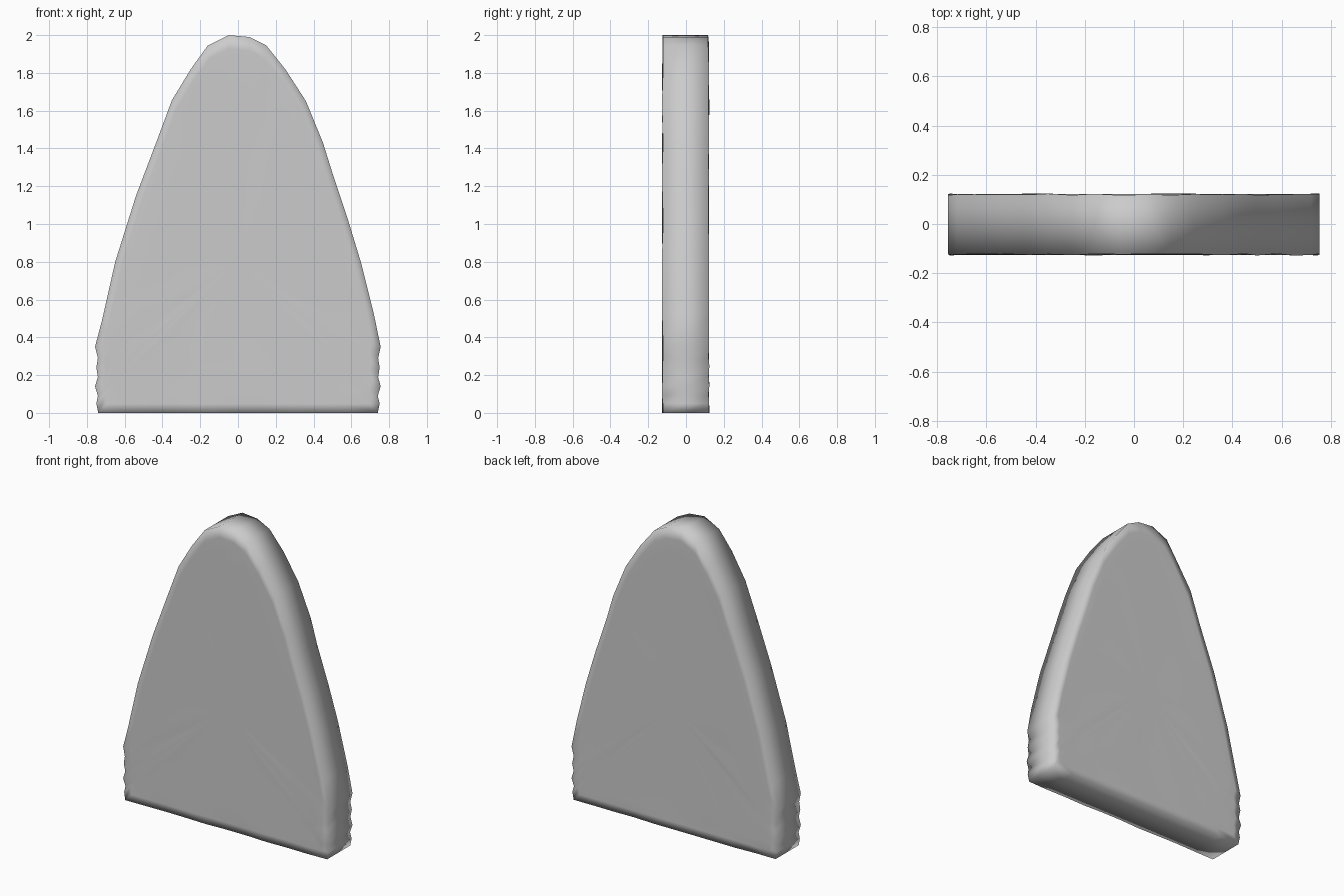
import bpy, bmesh, math, random

if "Cube" in bpy.data.objects:
    bpy.data.objects.remove(bpy.data.objects["Cube"])

random.seed(4)

# Outline: right edge upwards, over the apex, then down the left edge
right = [(.74, 0), (.75, .05), (.74, .09), (.755, .14), (.742, .19), (.75, .24),
         (.742, .29), (.755, .35), (.72, .52), (.65, .8), (.58, 1.03), (.5, 1.27),
         (.45, 1.43), (.36, 1.65), (.25, 1.82), (.15, 1.945), (.06, 1.99)]
left = [(-.05, 2.0), (-.16, 1.945), (-.25, 1.82), (-.35, 1.655), (-.43, 1.44),
        (-.54, 1.15), (-.65, .8), (-.72, .49), (-.757, .35), (-.742, .29),
        (-.75, .24), (-.742, .19), (-.757, .14), (-.742, .09), (-.75, .05), (-.74, 0)]
bottom = [(-.74 + 1.48 * i / 10, 0) for i in range(1, 10)]
outline = right + left + bottom
CENTRE_Z = .8

bm = bmesh.new()


def ring(scale, y, wobble):
    return [bm.verts.new((x * scale, y + random.uniform(-wobble, wobble),
                          CENTRE_Z + (z - CENTRE_Z) * scale)) for x, z in outline]


# Rings run from the front centre, around the rim, to the back centre
rings = [ring(s, y, w) for s, y, w in (
    (.4, -.125, .001), (.7, -.125, .001), (.87, -.125, .001), (.94, -.125, .001),
    (1, -.124, .004), (1, 0, 0), (1, .12, .004),
    (.94, .122, .001), (.87, .122, .001), (.7, .122, .001), (.4, .122, .001))]
n = len(outline)
for a, b in zip(rings, rings[1:]):
    for i in range(n):
        j = (i + 1) % n
        bm.faces.new((a[i], a[j], b[j], b[i]))

# Close both broad faces
for r, y in ((rings[0], -.125), (rings[-1], .122)):
    c = bm.verts.new((0, y, CENTRE_Z))
    for i in range(n):
        bm.faces.new((r[i], r[(i + 1) % n], c))

bmesh.ops.recalc_face_normals(bm, faces=bm.faces)
for f in bm.faces:
    f.smooth = True
mesh = bpy.data.meshes.new("arched_slab")
bm.to_mesh(mesh)
bm.free()
slab = bpy.data.objects.new("arched_slab", mesh)
bpy.context.collection.objects.link(slab)
